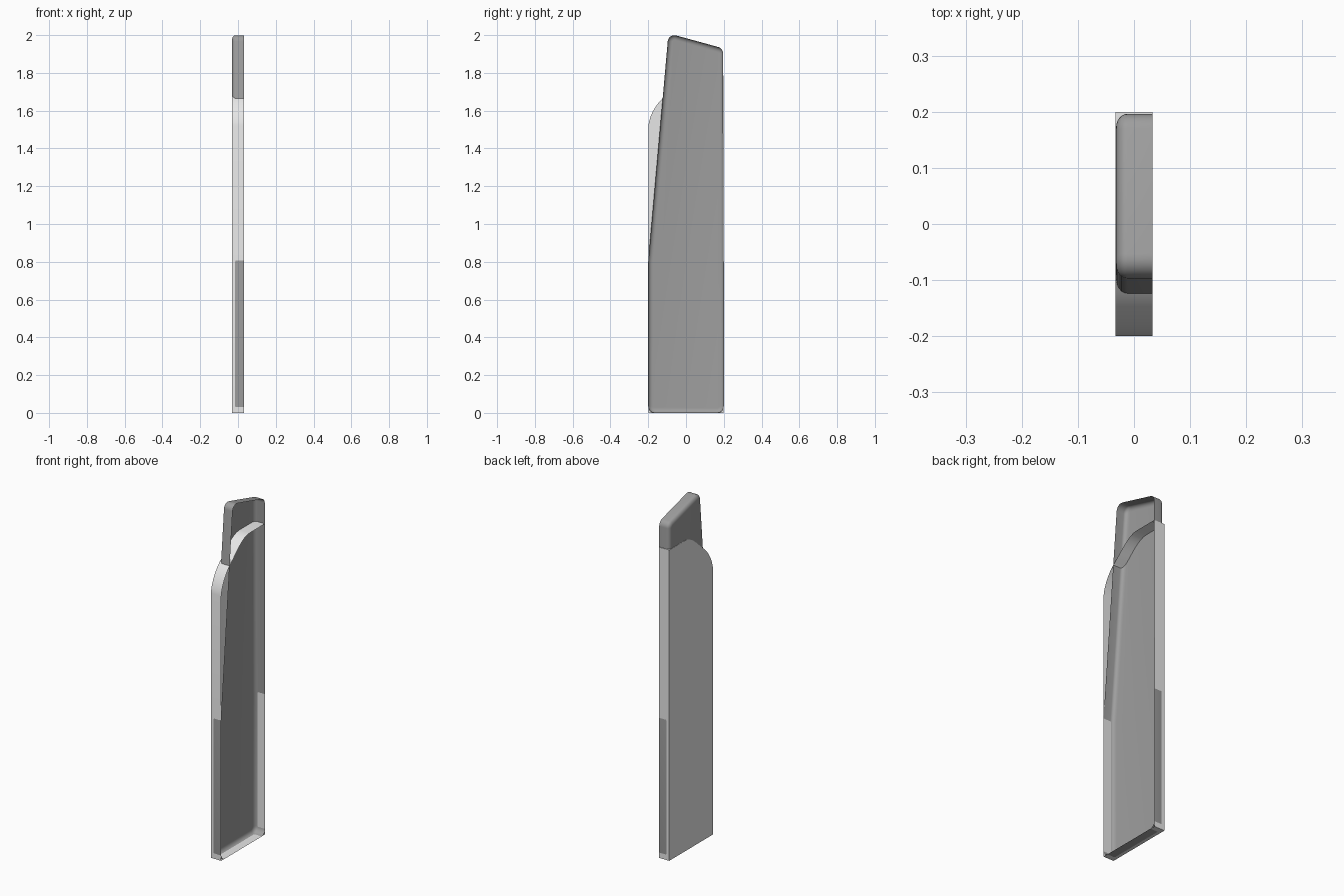
import bpy, bmesh, math
from mathutils import Vector
from mathutils.geometry import interpolate_bezier

if "Cube" in bpy.data.objects:
    bpy.data.objects.remove(bpy.data.objects["Cube"])


def material(name, v):
    m = bpy.data.materials.new(name)
    m.diffuse_color = (v, v, v, 1)
    m.use_nodes = True
    m.node_tree.nodes["Principled BSDF"].inputs["Base Color"].default_value = m.diffuse_color
    return m


def shell(name, loops, mat):
    """Open tray facing +x: joins (x, outline) loops and caps the last one."""
    bm = bmesh.new()
    rings = [[bm.verts.new((x, p[0], p[1])) for p in pts] for x, pts in loops]
    for a, b in zip(rings, rings[1:]):
        n = len(a)
        for i in range(n):
            j = (i + 1) % n
            bm.faces.new((a[i], b[i], b[j], a[j]))
    bm.faces.new(rings[-1][::-1])
    me = bpy.data.meshes.new(name)
    bm.to_mesh(me)
    bm.free()
    ob = bpy.data.objects.new(name, me)
    bpy.context.collection.objects.link(ob)
    me.materials.append(mat)
    bpy.context.view_layer.objects.active = ob
    ob.select_set(True)
    bpy.ops.object.shade_smooth_by_angle(angle=math.radians(35))
    ob.select_set(False)
    return ob


def outline(corners, inset, seg=6):
    """Inset a counter-clockwise (y, z, radius) outline and round its corners."""
    out = []
    n = len(corners)
    for i, (y, z, r) in enumerate(corners):
        p = Vector((y, z))
        d0 = (p - Vector(corners[i - 1][:2])).normalized()
        d1 = (Vector(corners[(i + 1) % n][:2]) - p).normalized()
        n0, n1 = Vector((-d0.y, d0.x)), Vector((-d1.y, d1.x))
        miter = (n0 + n1) / (1 + n0.dot(n1))
        if r == 0:
            out.append(p + miter * inset)
            continue
        c = p + miter * r
        turn = math.acos(max(-1, min(1, d0.dot(d1))))
        start = math.atan2(-n0.y, -n0.x)
        for k in range(seg + 1):
            a = start + turn * k / seg
            out.append(c + Vector((math.cos(a), math.sin(a))) * (r - inset))
    return out


light = material("light grey", 0.8)
dark = material("mid grey", 0.34)

# Inner tray: tapered, rounded towards the back, open at +x
R = 0.035
tray = [(-0.2, 0, R), (0.2, 0, R), (0.2, 0.8, 0), (0.199, 0.81, 0),
        (0.196, 1.93, R), (-0.093, 2.009, R), (-0.2, 0.8, 0)]
loops = [(0.033, outline(tray, 0))]
for k in range(7):
    a = math.pi / 2 * k / 6
    loops.append((-0.012 - 0.02 * math.sin(a), outline(tray, 0.025 * (1 - math.cos(a)))))
shell("inner_tray", loops, dark)

# Outer sleeve: square edged, with a curved mouth
W = 0.1995
low = interpolate_bezier(Vector((-0.11, 1.677)), Vector((-0.15, 1.645)),
                         Vector((-0.19, 1.59)), Vector((-W, 1.52)), 9)
high = interpolate_bezier(Vector((0.06, 1.785)), Vector((-0.01, 1.785)),
                          Vector((-0.06, 1.715)), Vector((-0.11, 1.677)), 9)
sleeve = [(-W, 0.0005), (W, 0.0005), (W, 1.785)] + high[:-1] + low
shell("outer_sleeve", [(0.033, sleeve), (-0.033, sleeve)], light)
